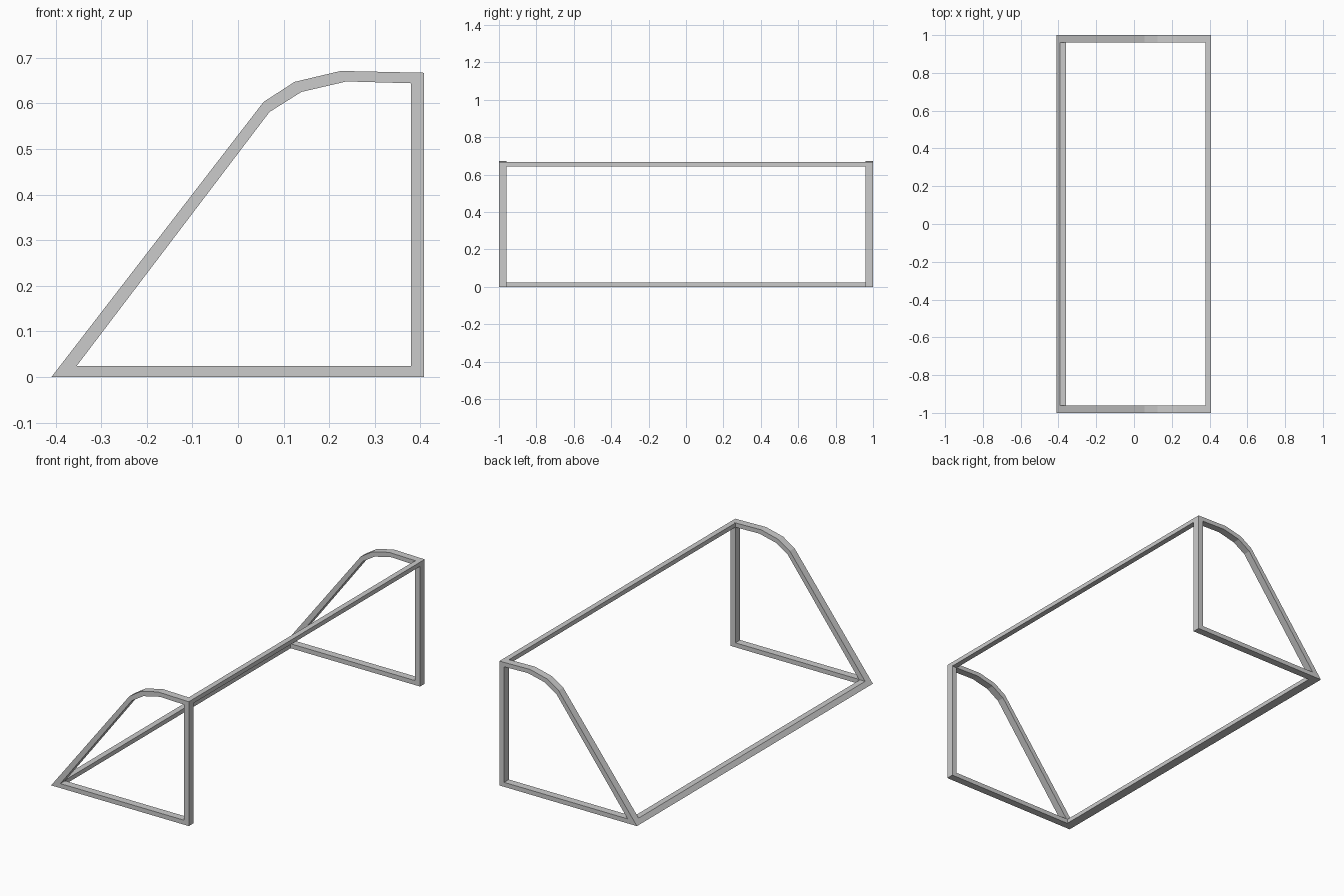
import bpy, bmesh

if "Cube" in bpy.data.objects:
    bpy.data.objects.remove(bpy.data.objects["Cube"])

# Side frame outline, outer and inner corners in x, z
OUTER = [(-0.409, 0), (0.408, 0), (0.408, 0.667), (0.225, 0.671), (0.124, 0.647), (0.056, 0.603)]
INNER = [(-0.354, 0.024), (0.379, 0.024), (0.379, 0.644), (0.238, 0.648), (0.139, 0.625), (0.069, 0.581)]
Y_IN, Y_OUT = 0.96, 1.0


def finish(name, bm):
    bmesh.ops.recalc_face_normals(bm, faces=bm.faces)
    mesh = bpy.data.meshes.new(name)
    bm.to_mesh(mesh)
    bm.free()
    obj = bpy.data.objects.new(name, mesh)
    bpy.context.collection.objects.link(obj)
    return obj


def side_frame(name, y0, y1):
    bm = bmesh.new()
    # Square-section tube swept round the mitred corners
    rings = [[bm.verts.new((p[0], y, p[1])) for p, y in
              ((o, y0), (o, y1), (i, y1), (i, y0))] for o, i in zip(OUTER, INNER)]
    for k, a in enumerate(rings):
        b = rings[(k + 1) % len(rings)]
        for j in range(4):
            bm.faces.new((a[j], a[(j + 1) % 4], b[(j + 1) % 4], b[j]))
    return finish(name, bm)


def crossbar(name, section):
    bm = bmesh.new()
    near = [bm.verts.new((x, -Y_IN, z)) for x, z in section]
    far = [bm.verts.new((x, Y_IN, z)) for x, z in section]
    bm.faces.new(near)
    bm.faces.new(far)
    for j in range(len(section)):
        k = (j + 1) % len(section)
        bm.faces.new((near[j], near[k], far[k], far[j]))
    return finish(name, bm)


# Two end frames
side_frame("front_side_frame", -Y_OUT, -Y_IN)
side_frame("back_side_frame", Y_IN, Y_OUT)

# Long bars joining the upper corner and the pointed lower corner
crossbar("top_crossbar", [(0.379, 0.644), (0.408, 0.644), (0.408, 0.667), (0.379, 0.667)])
crossbar("ground_crossbar", [(-0.409, 0), (-0.36, 0), (-0.36, 0.023), (-0.391, 0.023)])
